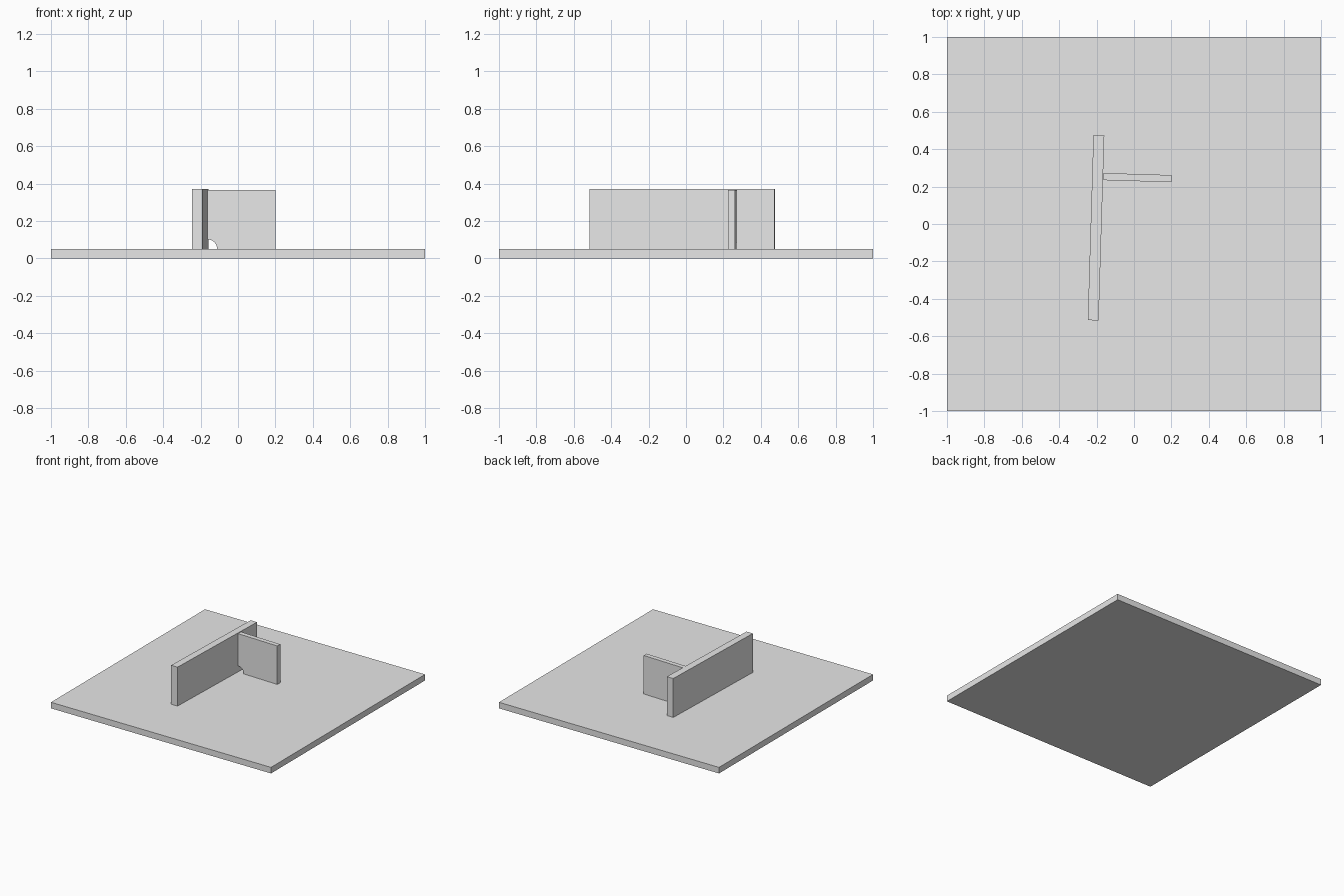
import bpy, bmesh
from math import radians, sin, cos, pi

cube = bpy.data.objects.get("Cube")
if cube:
    bpy.data.objects.remove(cube, do_unlink=True)

grey = bpy.data.materials.new("plain_grey")
grey.use_nodes = True
grey.diffuse_color = (0.8, 0.8, 0.8, 1)
grey.node_tree.nodes["Principled BSDF"].inputs["Base Color"].default_value = (0.8, 0.8, 0.8, 1)


def slab(name, profile, depth, location, turn=0):
    """Extrude an x-z profile along y, centred on the depth."""
    bm = bmesh.new()
    face = bm.faces.new([bm.verts.new((x, -depth / 2, z)) for x, z in profile])
    extruded = bmesh.ops.extrude_face_region(bm, geom=[face])["geom"]
    verts = [v for v in extruded if isinstance(v, bmesh.types.BMVert)]
    bmesh.ops.translate(bm, vec=(0, depth, 0), verts=verts)
    bmesh.ops.recalc_face_normals(bm, faces=bm.faces)
    mesh = bpy.data.meshes.new(name)
    bm.to_mesh(mesh)
    bm.free()
    mesh.materials.append(grey)
    obj = bpy.data.objects.new(name, mesh)
    obj.location = location
    obj.rotation_euler.z = turn
    bpy.context.collection.objects.link(obj)
    return obj


def rectangle(x0, x1, height):
    return [(x0, 0), (x1, 0), (x1, height), (x0, height)]


BASE_TOP = 0.05
TURN = radians(-1.75)

# Square base plate
slab("base_plate", rectangle(-1, 1, BASE_TOP), 2, (0, 0, 0))

# Long upright plate
slab("long_wall", rectangle(-0.029, 0.029, 0.32), 0.99, (-0.203, -0.02, BASE_TOP), TURN)

# Thin cross plate with a rounded weld notch in its inner lower corner
NOTCH, STEPS = 0.052, 12
arc = [(NOTCH * cos(a), NOTCH * sin(a))
       for a in (pi / 2 * (1 - i / STEPS) for i in range(STEPS + 1))]
slab("cross_wall", arc + [(0.364, 0), (0.364, 0.316), (0, 0.316)],
     0.038, (-0.163, 0.2535, BASE_TOP), TURN)
